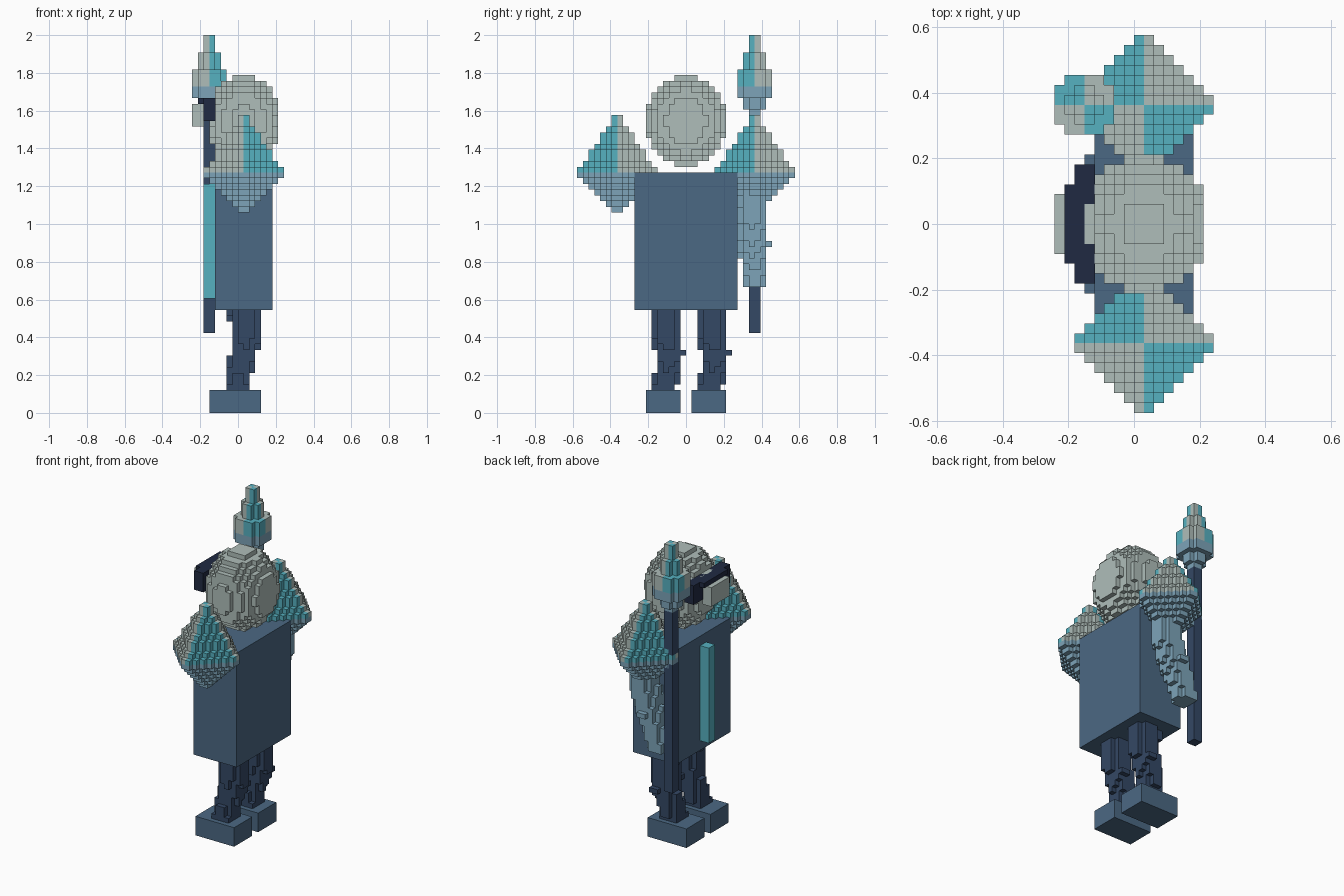
import bpy, bmesh
from math import floor

cube = bpy.data.objects.get("Cube")
if cube:
    bpy.data.objects.remove(cube, do_unlink=True)

V = 2 / 66  # size of one block


def material(name, rgb):
    lin = [((c / 255 + 0.055) / 1.055) ** 2.4 for c in rgb] + [1.0]
    m = bpy.data.materials.new(name)
    m.use_nodes = True
    m.diffuse_color = lin
    m.node_tree.nodes["Principled BSDF"].inputs["Base Color"].default_value = lin
    return m


GREY = material("pale grey", (175, 190, 186))
TEAL = material("teal", (86, 177, 192))
SKY = material("light blue", (125, 164, 185))
BLUE = material("steel blue", (75, 104, 131))
NAVY = material("navy", (52, 72, 101))
DARK = material("dark navy", (32, 42, 66))

# The six sides of a block: outward step and its four corners
SIDES = [
    ((1, 0, 0), ((1, 0, 0), (1, 1, 0), (1, 1, 1), (1, 0, 1))),
    ((-1, 0, 0), ((0, 0, 0), (0, 0, 1), (0, 1, 1), (0, 1, 0))),
    ((0, 1, 0), ((0, 1, 0), (0, 1, 1), (1, 1, 1), (1, 1, 0))),
    ((0, -1, 0), ((0, 0, 0), (1, 0, 0), (1, 0, 1), (0, 0, 1))),
    ((0, 0, 1), ((0, 0, 1), (1, 0, 1), (1, 1, 1), (0, 1, 1))),
    ((0, 0, -1), ((0, 0, 0), (0, 1, 0), (1, 1, 0), (1, 0, 0))),
]


def finish(name, bm, mats):
    me = bpy.data.meshes.new(name)
    bm.to_mesh(me)
    bm.free()
    for m in mats:
        me.materials.append(m)
    ob = bpy.data.objects.new(name, me)
    bpy.context.collection.objects.link(ob)
    return ob


def box(name, mat, x, y, z):
    """Plain box from ranges in block units."""
    bm = bmesh.new()
    bmesh.ops.create_cube(bm, size=1)
    for v in bm.verts:
        v.co = [V * (r[0] + (c + 0.5) * (r[1] - r[0])) for c, r in zip(v.co, (x, y, z))]
    return finish(name, bm, [mat])


def blocks(name, mats, x, y, z, rule):
    """Outer skin of all blocks whose centre gets a material index from rule."""
    cells = {}
    for i in range(*x):
        for j in range(*y):
            for k in range(*z):
                idx = rule(i + 0.5, j + 0.5, k + 0.5)
                if idx is not None:
                    cells[i, j, k] = idx
    bm = bmesh.new()
    verts = {}
    for c, idx in cells.items():
        for step, corners in SIDES:
            if tuple(a + b for a, b in zip(c, step)) in cells:
                continue
            loop = []
            for q in corners:
                p = tuple(a + b for a, b in zip(c, q))
                if p not in verts:
                    verts[p] = bm.verts.new([V * a for a in p])
                loop.append(verts[p])
            bm.faces.new(loop).material_index = idx
    return finish(name, bm, mats)


def gem_colour(dx, dy, above):
    """Quartered teal and grey top, light blue underside."""
    if not above:
        return 2
    return 0 if (dx > 0) != (dy > 0) else 1


GEM = [TEAL, GREY, SKY]

# Torso with a stripe down its -x side
box("torso", BLUE, (-4, 6), (-9, 9), (18, 42))
box("chest_stripe", TEAL, (-6, -4), (-1, 1), (20, 40))


# Head, visor and eye
def head_rule(x, y, z):
    d = ((x - 1) / 6.4) ** 2 + (y / 7.05) ** 2 + ((z - 51) / 8) ** 2
    return 0 if d <= 1 else None


blocks("head", [GREY], (-6, 8), (-8, 8), (42, 60), head_rule)
box("visor_band", DARK, (-6, -3.9), (-6, 6), (51, 55))
box("visor_brow", DARK, (-7, -6), (-4, 4), (54, 55))
box("eye", GREY, (-8, -5.9), (-3, 3), (50, 54))


# Gem-shaped shoulder pads
def pad_rule(cy):
    def rule(x, y, z):
        dx, dy, k = x - 1, y - cy, floor(z) - 42
        reach = 7 - 6 * k / 9 if k >= 0 else 8 + k
        if abs(dx) + abs(dy) > reach + 0.01:
            return None
        return gem_colour(dx, dy, k >= 0)
    return rule


for side, cy in (("left", 12), ("right", -12)):
    blocks(side + "_shoulder_pad", GEM, (-7, 9), (cy - 8, cy + 8), (35, 52), pad_rule(cy))


# Limb: stacked round slices along a path of (z, x, y, radius x, radius y)
def limb_rule(path, bumps=()):
    def rule(x, y, z):
        if (floor(x), floor(y), floor(z)) in bumps:
            return 0
        for a, b in zip(path, path[1:]):
            if a[0] <= z <= b[0]:
                t = (z - a[0]) / (b[0] - a[0])
                cx, cy, rx, ry = (p + t * (q - p) for p, q in zip(a[1:], b[1:]))
                if ((x - cx) / rx) ** 2 + ((y - cy) / ry) ** 2 <= 1.05:
                    return 0
        return None
    return rule


# Single arm, reaching forward to the staff
ARM = [(22, -2.4, 12, 1.8, 2.1), (26, -1.5, 12, 2.3, 2.2),
       (30, 0, 11.6, 2.7, 2.6), (34, 1.2, 11.5, 2.7, 2.4), (39, 1.5, 11.8, 2.5, 2.2)]
blocks("left_arm", [SKY], (-5, 6), (9, 16), (22, 39),
       limb_rule(ARM, {(0, 14, 29), (-1, 14, 29), (0, 9, 29)}))

# Legs and feet, both of one shape
for side, off in (("right", 0), ("left", 8)):
    leg = [(4, 0, off - 4, 2.1, 2.2), (6, 0, off - 3.5, 2.1, 2.3), (9, 0.7, off - 3, 2.3, 2.1),
           (13, 1.5, off - 3.3, 2.6, 2.4), (18, 1.4, off - 3.5, 2.7, 2.6)]
    blocks(side + "_leg", [NAVY], (-3, 5), (off - 8, off + 2), (4, 18),
           limb_rule(leg, {(1, off - 1, 10), (2, off - 1, 10), (-2, off - 4, 17),
                           (-2, off - 3, 16), (-2, off - 3, 17)}))
    box(side + "_foot", BLUE, (-5, 4), (off - 7, off - 1), (0, 4))

# Staff and its bud-shaped tip
box("staff", NAVY, (-6, -4), (11, 13), (14, 52))


def tip_rule(x, y, z):
    dx, dy = x + 5, y - 12
    r = 1 if z < 53 or z > 63 else 2 if z < 55 or z > 60 else 3
    if dx * dx + dy * dy > r * r:
        return None
    return gem_colour(dx, dy, z > 57)


blocks("staff_tip", GEM, (-8, -2), (9, 15), (52, 66), tip_rule)
